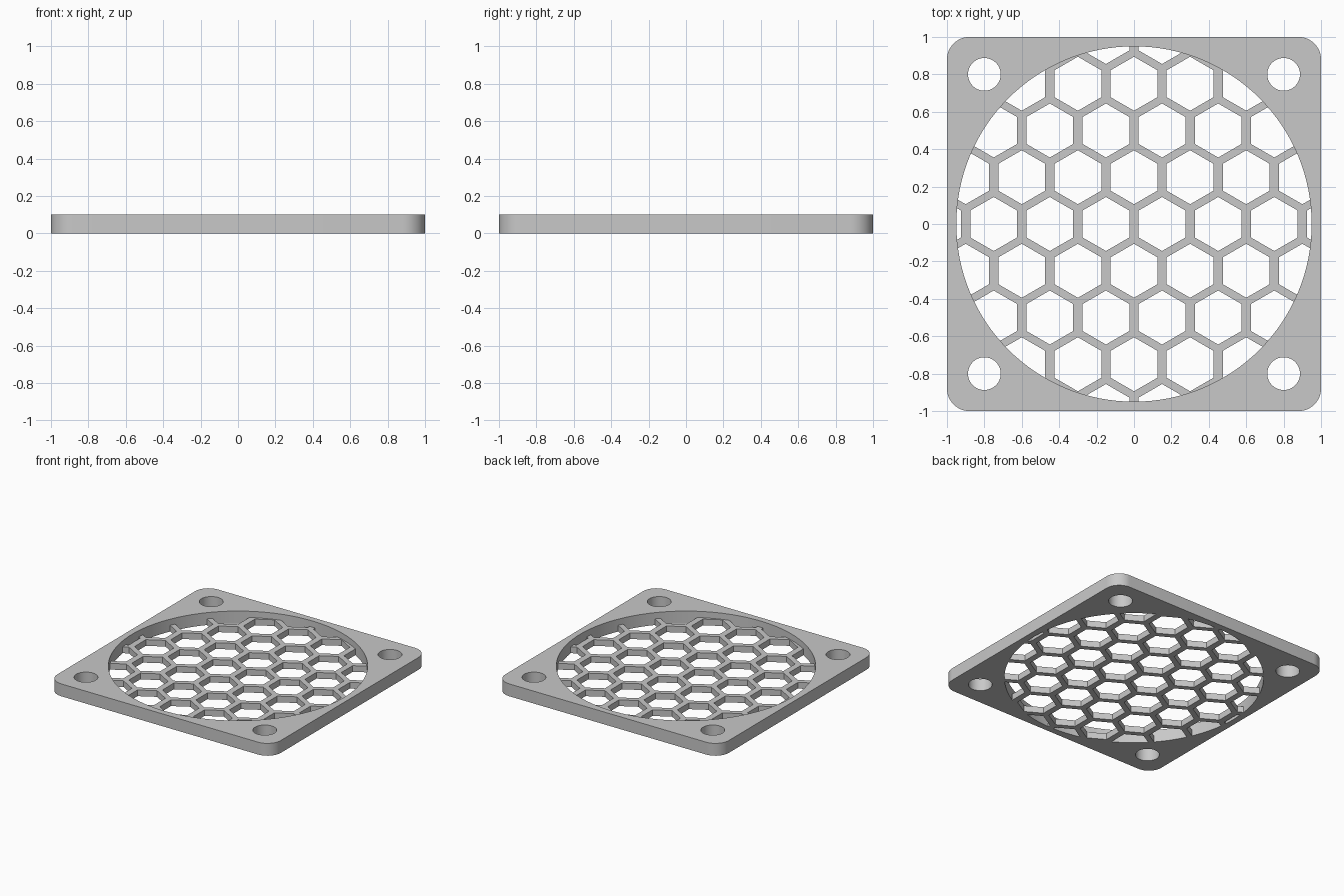
import bpy, bmesh
from math import cos, sin, pi, radians, hypot

cube = bpy.data.objects.get("Cube")
if cube:
    bpy.data.objects.remove(cube, do_unlink=True)

THICK, GRILLE_THICK = 0.10, 0.05
OPENING_R, CORNER_R = 0.95, 0.12
HOLE_POS, HOLE_R = 0.80, 0.0875
HEX_FLAT, PITCH_X, PITCH_Y = 0.25, 0.30, 0.25

grey = bpy.data.materials.new("light grey")
grey.use_nodes = True
colour = (0.58, 0.58, 0.58, 1)
grey.diffuse_color = colour
grey.node_tree.nodes["Principled BSDF"].inputs["Base Color"].default_value = colour


def ring(cx, cy, r, n, start=0.0):
    return [(cx + r * cos(start + 2 * pi * i / n),
             cy + r * sin(start + 2 * pi * i / n)) for i in range(n)]


def prisms(name, outlines, z0, z1):
    """Extrude each flat outline from z0 to z1 in one mesh object."""
    bm = bmesh.new()
    for pts in outlines:
        low = [bm.verts.new((x, y, z0)) for x, y in pts]
        high = [bm.verts.new((x, y, z1)) for x, y in pts]
        bm.faces.new(low[::-1])
        bm.faces.new(high)
        for i in range(len(pts)):
            j = (i + 1) % len(pts)
            bm.faces.new((low[i], low[j], high[j], high[i]))
    mesh = bpy.data.meshes.new(name)
    bm.to_mesh(mesh)
    bm.free()
    mesh.materials.append(grey)
    obj = bpy.data.objects.new(name, mesh)
    bpy.context.collection.objects.link(obj)
    return obj


def cut(obj, outlines):
    """Cut outlines right through the object and shade the result."""
    cutter = prisms("cutter", outlines, -0.1, 0.2)
    cutter.hide_render = True
    mod = obj.modifiers.new("cut", 'BOOLEAN')
    mod.operation, mod.solver, mod.object = 'DIFFERENCE', 'EXACT', cutter
    bpy.ops.object.select_all(action='DESELECT')
    obj.select_set(True)
    bpy.context.view_layer.objects.active = obj
    bpy.ops.object.modifier_apply(modifier=mod.name)
    bpy.data.objects.remove(cutter, do_unlink=True)
    bpy.ops.object.shade_smooth_by_angle(angle=radians(30))


# Square frame with rounded corners, a round opening and four screw holes
outline = []
for k, (sx, sy) in enumerate([(1, 1), (-1, 1), (-1, -1), (1, -1)]):
    for i in range(13):
        a = k * pi / 2 + i * pi / 24
        outline.append((sx * (1 - CORNER_R) + CORNER_R * cos(a),
                        sy * (1 - CORNER_R) + CORNER_R * sin(a)))
frame = prisms("frame", [outline], 0, THICK)
holes = [ring(x, y, HOLE_R, 48) for x in (-HOLE_POS, HOLE_POS)
         for y in (-HOLE_POS, HOLE_POS)]
cut(frame, [ring(0, 0, OPENING_R, 128)] + holes)

# Thin honeycomb grille flush with the underside
hexes = []
for row in range(-4, 5):
    for col in range(-4, 5):
        x = col * PITCH_X + (0 if row % 2 else PITCH_X / 2)
        y = row * PITCH_Y
        if hypot(x, y) < OPENING_R + HEX_FLAT * 0.6:
            hexes.append(ring(x, y, HEX_FLAT / 2 / cos(pi / 6), 6, pi / 6))
grille = prisms("honeycomb_grille", [ring(0, 0, OPENING_R, 128)], 0, GRILLE_THICK)
cut(grille, hexes)
